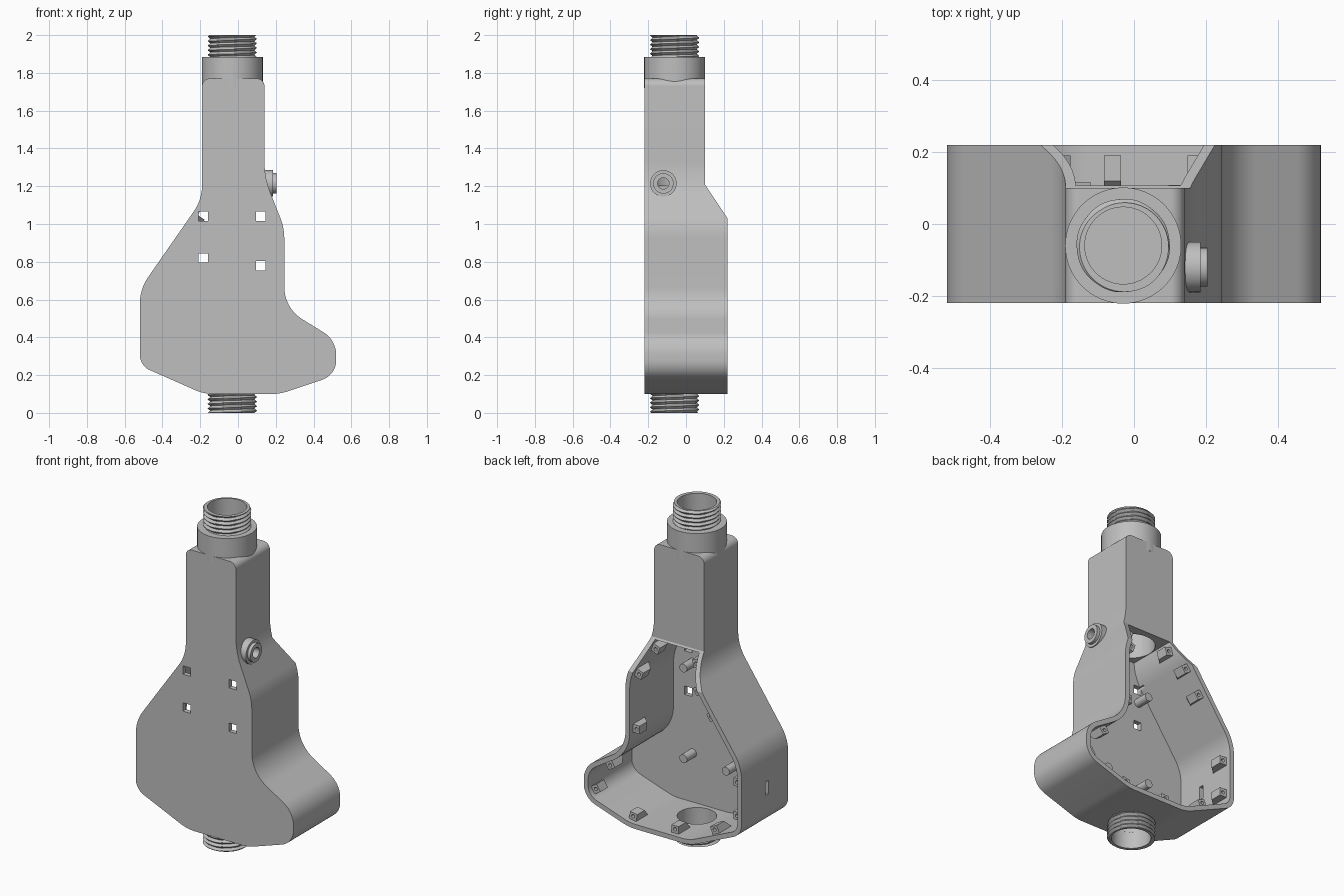
import bpy, bmesh, math
from mathutils import Vector, Matrix
from mathutils.geometry import intersect_point_line

cube = bpy.data.objects.get("Cube")
if cube:
    bpy.data.objects.remove(cube, do_unlink=True)

# Single grey plastic
grey = bpy.data.materials.new("grey plastic")
grey.use_nodes = True
colour = (0.52, 0.52, 0.52, 1)
grey.diffuse_color = colour
grey.node_tree.nodes["Principled BSDF"].inputs["Base Color"].default_value = colour

AX, AY = -0.03, -0.06          # pipe axis
FRONT, BACK, NECK_BACK = -0.22, 0.22, 0.10
WALL = 0.028
BORE = 0.107


def finish(name, bm):
    bmesh.ops.recalc_face_normals(bm, faces=bm.faces)
    mesh = bpy.data.meshes.new(name)
    bm.to_mesh(mesh)
    bm.free()
    mesh.materials.append(grey)
    obj = bpy.data.objects.new(name, mesh)
    bpy.context.collection.objects.link(obj)
    return obj


def prism(name, points, vector):
    bm = bmesh.new()
    face = bm.faces.new([bm.verts.new(p) for p in points])
    top = bmesh.ops.extrude_face_region(bm, geom=[face])["geom"]
    bmesh.ops.translate(bm, vec=vector, verts=[v for v in top if isinstance(v, bmesh.types.BMVert)])
    return finish(name, bm)


def cylinder(name, start, vector, radius, sides=48):
    turn = Vector(vector).to_track_quat("Z", "Y")
    ring = [Vector(start) + turn @ Vector((radius * math.cos(a), radius * math.sin(a), 0))
            for a in (math.tau * i / sides for i in range(sides))]
    return prism(name, ring, vector)


def box(name, centre, size):
    x, y, z = centre
    w, d, h = (s / 2 for s in size)
    base = [(x + i * w, y - d, z + k * h) for i, k in ((-1, -1), (1, -1), (1, 1), (-1, 1))]
    return prism(name, base, (0, 2 * d, 0))


def activate(obj):
    bpy.ops.object.select_all(action="DESELECT")
    obj.select_set(True)
    bpy.context.view_layer.objects.active = obj


def cut(obj, cutter):
    mod = obj.modifiers.new("cut", "BOOLEAN")
    mod.operation, mod.solver, mod.object = "DIFFERENCE", "EXACT", cutter
    activate(obj)
    bpy.ops.object.modifier_apply(modifier=mod.name)
    bpy.data.objects.remove(cutter, do_unlink=True)


def smooth(obj):
    activate(obj)
    bpy.ops.object.shade_smooth_by_angle(angle=math.radians(30))


def tube(name, rows, matrix, pitch=0.024, depth=0.014, sides=64):
    """Closed ring of (radius, height, threaded) rows; threaded rows follow a helix."""
    bm = bmesh.new()
    grid = []
    for r, z, threaded in rows:
        ring = []
        for i in range(sides):
            phase = (z / pitch - i / sides) % 1
            rr = r - depth * abs(2 * phase - 1) if threaded else r
            a = math.tau * i / sides
            ring.append(bm.verts.new(matrix @ Vector((rr * math.cos(a), rr * math.sin(a), z))))
        grid.append(ring)
    for j, low in enumerate(grid):
        high = grid[(j + 1) % len(grid)]
        for i in range(sides):
            k = (i + 1) % sides
            bm.faces.new((low[i], low[k], high[k], high[i]))
    return finish(name, bm)


def threaded_pipe(name, bottom, top):
    count = round((top - bottom) / 0.003)
    rows = [(0.131, bottom + (top - bottom) * i / count, True) for i in range(count + 1)]
    rows += [(BORE, top, False), (BORE, bottom, False)]
    return tube(name, rows, Matrix.Translation((AX, AY, 0)))


def rounded(corners, steps=10):
    points = []
    for i, (x, z, r) in enumerate(corners):
        p = Vector((x, z))
        u = (Vector(corners[i - 1][:2]) - p).normalized()
        v = (Vector(corners[(i + 1) % len(corners)][:2]) - p).normalized()
        half = u.angle(v) / 2
        c = p + (u + v).normalized() * r / math.sin(half)
        s = (p + u * r / math.tan(half) - c).normalized()
        e = (p + v * r / math.tan(half) - c).normalized()
        points += [c + s.slerp(e, k / steps) * r for k in range(steps + 1)]
    return points


def inward(d):
    return Vector((d.y, -d.x)).normalized()


def inset(points, amount):
    result = []
    for i, p in enumerate(points):
        n1 = inward(p - points[i - 1])
        m = (n1 + inward(points[(i + 1) % len(points)] - p)).normalized()
        result.append(p + m * amount / m.dot(n1))
    return result


# Housing outline: x, z, fillet radius
outline = rounded([
    (-0.19, 1.77, 0.04), (0.14, 1.77, 0.04), (0.14, 1.245, 0.45), (0.245, 0.98, 0.3),
    (0.245, 0.555, 0.2), (0.52, 0.385, 0.14), (0.52, 0.20, 0.11), (0.22, 0.10, 0.25),
    (-0.18, 0.10, 0.24), (-0.52, 0.25, 0.09), (-0.52, 0.655, 0.25), (-0.19, 1.13, 0.25)])
housing = prism("housing", [(p.x, FRONT, p.y) for p in outline], (0, BACK - FRONT, 0))

# Neck is shallower than the body, joined by a slope
slope = [(NECK_BACK, 2), (NECK_BACK, 1.21), (0.26, 0.97), (0.26, 2)]
cut(housing, prism("neck_cutter", [(-1, y, z) for y, z in slope], (2, 0, 0)))

# Open-backed cavity
inner = inset(outline, WALL)
cavity = []
for p in inner:
    q = Vector((p.x, min(p.y, 1.2)))
    if not cavity or (q - cavity[-1]).length > 0.0005:
        cavity.append(q)
if (cavity[0] - cavity[-1]).length < 0.0005:
    cavity.pop()
cut(housing, prism("cavity_cutter", [(p.x, FRONT + WALL, p.y) for p in cavity], (0, 0.6, 0)))

# Neck bore, floor hole, side port, wall slot and square front windows
cut(housing, cylinder("bore_cutter", (AX, AY, 1.1), (0, 0, 0.6), 0.13))
cut(housing, cylinder("floor_cutter", (AX, AY, 0.05), (0, 0, 0.15), BORE))
cut(housing, cylinder("port_cutter", (0.04, -0.12, 1.215), (0.3, 0, 0), 0.03))
cut(housing, box("slot_cutter", (-0.52, -0.02, 0.44), (0.12, 0.03, 0.08)))
for x, z in ((-0.185, 1.04), (0.12, 1.04), (-0.185, 0.82), (0.12, 0.78)):
    cut(housing, box("window_cutter", (x, FRONT, z), (0.05, 0.12, 0.05)))
smooth(housing)

# Collar and threaded pipe ends
collar = cylinder("collar", (AX, AY, 1.72), (0, 0, 0.165), 0.1615, 64)
cut(collar, cylinder("collar_cutter", (AX, AY, 1.79), (0, 0, 0.2), BORE, 64))
smooth(collar)
smooth(threaded_pipe("top_thread", 1.88, 2.0))
smooth(threaded_pipe("bottom_thread", 0.0, 0.105))

# Stepped side port
port_rows = [(0.03, 0.14), (0.07, 0.14), (0.07, 0.185), (0.054, 0.185), (0.054, 0.204), (0.03, 0.204)]
port_matrix = Matrix.Translation((0, -0.12, 1.215)) @ Matrix.Rotation(math.pi / 2, 4, "Y")
smooth(tube("side_port", [(r, h, False) for r, h in port_rows], port_matrix))

# Standoff posts on the inside of the front panel
for x in (0.09, -0.19):
    for z in (0.42, 0.96):
        smooth(cylinder("standoff_post", (x, FRONT + WALL - 0.01, z), (0, 0.1, 0), 0.025, 24))


# Wedge-ended screw blocks around the inner wall
def screw_block(x, z):
    target = Vector((x, z))
    best = None
    for i, b in enumerate(inner):
        a = inner[i - 1]
        if (b - a).length < 0.0001:
            continue
        hit, t = intersect_point_line(target, a, b)
        hit = a.lerp(b, max(0, min(1, t)))
        gap = (hit.to_2d() - target).length
        if best is None or gap < best[0]:
            best = (gap, hit.to_2d(), (b - a).normalized())
    spot, along = best[1], best[2]
    n = inward(along)
    back = min(BACK, NECK_BACK + (1.21 - spot.y) / 1.5) - 0.03
    start = spot - along * 0.024
    profile = [(-0.01, 0), (0.045, 0), (0.045, -0.07), (-0.01, -0.12)]
    points = [(start.x + n.x * h, back + d, start.y + n.y * h) for h, d in profile]
    block = prism("screw_block", points, (along.x * 0.048, 0, along.y * 0.048))
    hole = spot + n * 0.024
    cut(block, cylinder("screw_cutter", (hole.x, back - 0.05, hole.y), (0, 0.1, 0), 0.01, 16))


for x, z in ((0.14, 1.15), (0.2, 1.02), (0.22, 0.68), (0.38, 0.44), (0.48, 0.24), (0.22, 0.13),
             (-0.06, 0.13), (-0.33, 0.2), (-0.49, 0.34), (-0.49, 0.54), (-0.32, 0.9),
             (-0.23, 1.03), (-0.17, 1.14)):
    screw_block(x, z)
